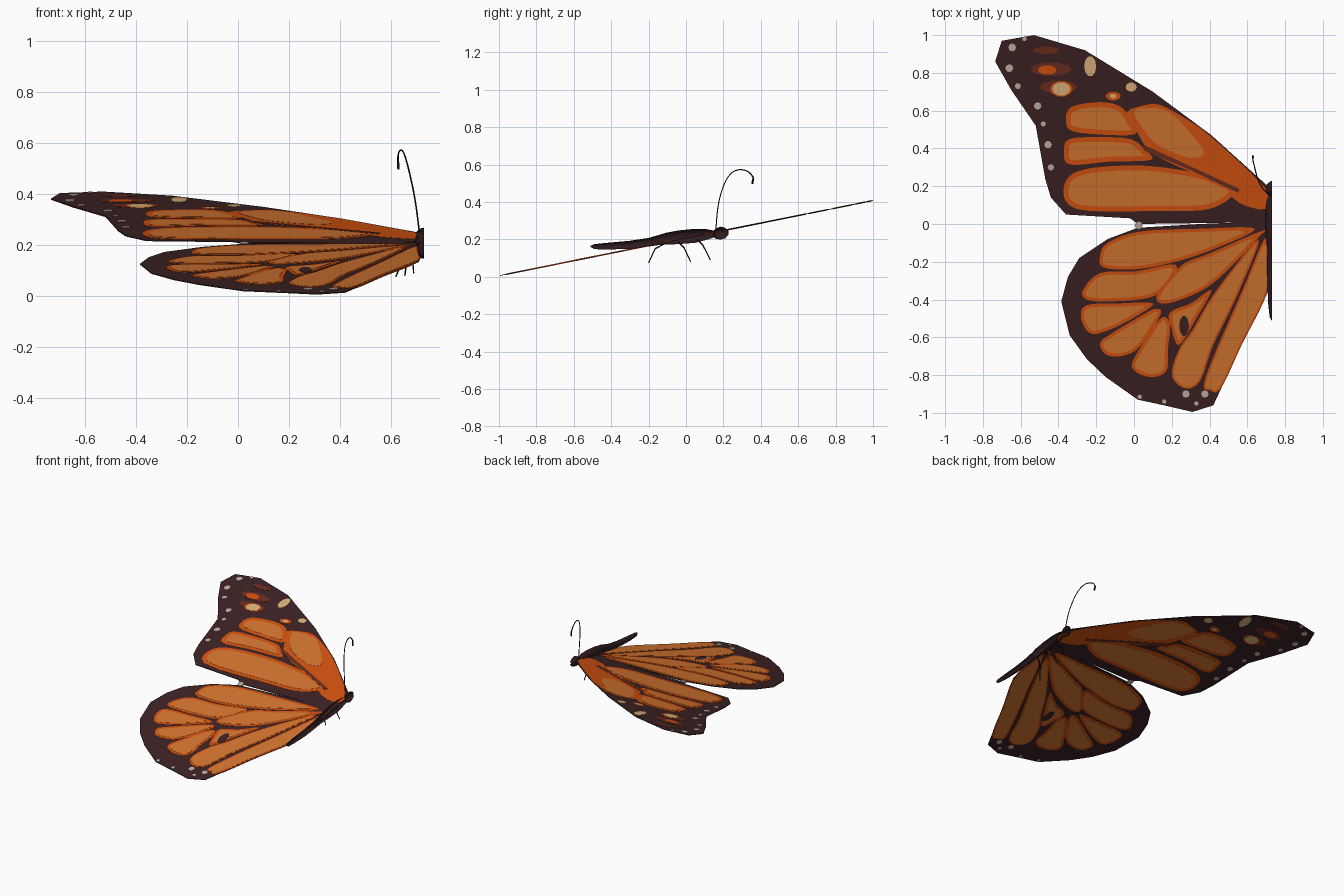
import bpy, bmesh, math
from mathutils import Vector
from mathutils.geometry import intersect_point_line

if "Cube" in bpy.data.objects:
    bpy.data.objects.remove(bpy.data.objects["Cube"])

def material(name, rgb):
    m = bpy.data.materials.new(name)
    m.diffuse_color = (*rgb, 1)
    m.use_nodes = True
    m.node_tree.nodes["Principled BSDF"].inputs["Base Color"].default_value = m.diffuse_color
    return m

BROWN = material("dark brown", (0.048, 0.016, 0.017))
BODY = material("body black brown", (0.028, 0.011, 0.013))
BLACK = material("black", (0.008, 0.005, 0.006))
DEEP = material("deep orange", (0.66, 0.085, 0.005))
LIGHT = material("light orange", (0.66, 0.18, 0.03))
RUST = material("rust", (0.15, 0.025, 0.014))
CREAM = material("cream", (0.55, 0.44, 0.38))
TAN = material("tan", (0.72, 0.45, 0.2))
MID = 0.73          # cut plane of the half body

def finish(bm, name, mat, smooth=False):
    bmesh.ops.recalc_face_normals(bm, faces=bm.faces)
    me = bpy.data.meshes.new(name)
    bm.to_mesh(me)
    bm.free()
    me.materials.append(mat)
    for p in me.polygons:
        p.use_smooth = smooth
    ob = bpy.data.objects.new(name, me)
    bpy.context.collection.objects.link(ob)
    return ob

# ---- 2D outline helpers (hundredths of a unit, seen from above)
def rounded(pts, n=5):
    """Closed smooth curve through a few points."""
    out, k = [], len(pts)
    for i in range(k):
        a, b, c, d = (Vector(pts[(i + j) % k]) for j in (-1, 0, 1, 2))
        for s in range(n):
            t = s / n
            out.append(0.5 * (2 * b + (c - a) * t + (2 * a - 5 * b + 4 * c - d) * t * t
                              + (3 * b - a - 3 * c + d) * t ** 3))
    return out

def seg_dist(p, a, b):
    q, t = intersect_point_line(p, a, b)
    return (p - a.lerp(b, min(1, max(0, t)))).length

def inset(pts, d):
    """Inward offset that drops points falling too close to the outline."""
    k = len(pts)
    area = sum(pts[i].cross(pts[(i + 1) % k]) for i in range(k))
    sign = 1 if area > 0 else -1
    out = []
    for i in range(k):
        t = (pts[(i + 1) % k] - pts[i - 1]).normalized()
        p = pts[i] + Vector((-t.y, t.x)) * d * sign
        if min(seg_dist(p, pts[j - 1], pts[j]) for j in range(k)) > 0.9 * d:
            out.append(p)
    return out

def ellipse(x, y, rx, ry, n=10):
    return [(x + rx * math.cos(math.tau * i / n), y + ry * math.sin(math.tau * i / n))
            for i in range(n)]

def plates(name, outlines, thick, mat):
    """Thin plates lying in the sloping wing plane, showing on both sides."""
    bm = bmesh.new()
    for pts in outlines:
        if len(pts) < 3:
            continue
        rings = [[bm.verts.new((x / 100, y / 100, 0.207 + 0.00201 * y + s * thick / 2))
                  for x, y in pts] for s in (-1, 1)]
        for r in rings:
            bm.faces.new(r)
        for i in range(len(pts)):
            bm.faces.new((rings[0][i - 1], rings[0][i], rings[1][i], rings[1][i - 1]))
    return finish(bm, name, mat)

# ---- wing membranes
forewing = [(72, 19), (41, 47), (10, 70), (-26, 92), (-53, 100), (-70, 97), (-73.5, 86),
            (-65, 71), (-52, 52), (-47, 24), (-44, 14), (-36, 5), (-2, 3), (2, 0), (72, 1)]
hindwing = [(72, 1.5), (35, 0), (2, -2), (-14, -8), (-29, -18), (-35, -28), (-38.5, -41),
            (-34, -59), (-25, -71.5), (-15, -81), (2, -93), (16, -96), (31, -99.5),
            (42, -96), (56, -66), (71, -36)]
plates("forewing", [forewing], 0.004, BROWN)
plates("hindwing", [hindwing], 0.0036, BROWN)

# ---- orange cells between the veins
fore_cells = [
    [(-36, 55), (-33, 62), (-18, 64.5), (-7, 62), (-1, 54), (1, 48), (-10, 47), (-32, 49)],
    [(-37, 39), (-34, 45), (-18, 46), (-2, 45), (5, 40), (9, 34), (-13, 33), (-34, 31.5)],
    [(-36, 12), (-36, 23), (-26, 29), (-2, 31), (19, 29.5), (40, 25), (53, 17), (40, 8),
     (14, 7), (-24, 7)]]
lead_cell = [(-4, 59), (6, 63), (14, 63), (27, 56), (41, 46), (70, 18.5), (70, 8), (56, 11),
             (43, 22), (22, 31), (8, 39), (1, 50)]
lead_light = [(0, 59), (8, 61.5), (19, 59), (30, 48), (37, 38), (30, 35), (16, 40), (8, 46)]
hind_cells = [
    [(-18, -17), (-14, -10), (3, -4), (35, -2.5), (64, -2.5), (43, -13), (22, -20), (1, -24),
     (-16, -23)],
    [(-27, -35), (-18, -26), (1, -25), (22, -21.5), (18, -32), (8, -39), (-13, -41), (-25, -40)],
    [(68, -3.5), (40, -15.5), (25, -22), (12, -38), (18, -42), (38, -34), (54, -20), (66, -7)],
    [(-28, -50), (-25, -43), (-7, -42), (10, -42), (1, -49), (-13, -56), (-23, -58)],
    [(-18, -63), (-12, -58), (3, -49), (11, -45), (14, -48), (3, -65), (-7, -70), (-15, -69)],
    [(-1, -76), (3, -66), (14, -50), (19, -53), (18, -66), (17, -78), (8, -81)],
    [(19, -47), (30, -42), (41, -35), (33, -50), (24, -64), (20, -56)]]
rear_cells = [
    [(20, -80), (24, -66), (31, -56), (43, -36), (66, -8), (55, -37), (42, -64), (35, -83),
     (27, -87)],
    [(37, -85), (43, -68), (57, -36), (69, -8), (71, -16), (70.5, -36), (57, -64), (46, -87),
     (40, -88)]]
fore_cells, hind_cells, rear_cells = ([rounded(c) for c in g]
                                      for g in (fore_cells, hind_cells, rear_cells))
plates("forewing_cells", fore_cells + [rounded(lead_cell, 3)], 0.006, DEEP)
plates("hindwing_cells", hind_cells + rear_cells, 0.006, DEEP)
plates("forewing_cell_centres", [inset(c, 2.6) for c in fore_cells] + [rounded(lead_light)],
       0.008, LIGHT)
plates("hindwing_cell_centres", [inset(c, 1.7) for c in hind_cells]
       + [inset(c, 1.0) for c in rear_cells], 0.008, LIGHT)
plates("forewing_vein", [[(5, 42), (30, 30.5), (56, 18.5), (55, 16.5), (30, 28.5), (5, 39)]],
       0.0085, RUST)
plates("hindwing_dark_spot", [ellipse(26.5, -54, 2.6, 5.5)], 0.009, BROWN)

# ---- wing tip markings and pale edge spots
plates("tip_rust_patches", [ellipse(*e) for e in
       [(-46.5, 92, 7, 2), (-44, 82, 11, 3.6), (-40, 72.5, 10, 3.6)]], 0.006, RUST)
plates("tip_orange_patches", [ellipse(*e) for e in
       [(-46, 81.5, 5, 2.6), (-11, 67.7, 4, 2.4), (-38.5, 71.5, 6, 4.2)]], 0.007, DEEP)
plates("tip_tan_patches", [ellipse(*e) for e in
       [(-38.5, 71.5, 4.8, 3.6), (-23.2, 83.5, 3.2, 5.5), (-1.5, 72.5, 3, 2.4),
        (-11, 67.7, 1.8, 1.2)]], 0.008, TAN)
spots = [(-64.5, 93.5, 2.1), (-58, 98, 1.2), (-66, 82.5, 2.1), (-61.5, 73, 1.6),
         (-51, 62.5, 2), (-45.5, 42, 2), (-48, 53, 1.4), (-44, 30, 1.7), (2.5, -0.7, 2),
         (27.5, -90, 2), (37.5, -90, 2), (33, -95, 1.2), (16, -94, 1.2), (3, -91.5, 1.2)]
plates("edge_spots", [ellipse(x, y, r, r, 8) for x, y, r in spots], 0.008, CREAM)

# ---- half body: open shells cut at the middle plane
def half_shell(name, rings, mat, n=10):
    """rings: (y, bottom z, top z, half width)"""
    bm = bmesh.new()
    loops = []
    for y, lo, hi, w in rings:
        loops.append([bm.verts.new((MID - w * math.sin(math.pi * i / n), y,
                                    (lo + hi) / 2 + (hi - lo) / 2 * math.cos(math.pi * i / n)))
                      for i in range(n + 1)])
    for a, b in zip(loops, loops[1:]):
        for i in range(n):
            bm.faces.new((a[i], a[i + 1], b[i + 1], b[i]))
    return finish(bm, name, mat, True)

half_shell("abdomen", [(-0.51, .160, .166, .003), (-0.49, .148, .175, .012),
                       (-0.42, .146, .182, .02), (-0.3, .150, .193, .024),
                       (-0.2, .162, .208, .026), (-0.13, .172, .228, .022)], BODY)
half_shell("thorax", [(-0.15, .175, .222, .015), (-0.11, .172, .235, .027),
                      (-0.04, .175, .248, .033), (0.05, .182, .257, .035),
                      (0.11, .198, .255, .03), (0.155, .212, .246, .02)], BODY)
half_shell("head", [(0.145, .215, .245, .01), (0.16, .203, .26, .028),
                    (0.185, .199, .268, .034), (0.21, .206, .262, .026),
                    (0.228, .226, .244, .006)], BODY)

# ---- antenna and legs as thin tubes
def tube(name, pts, radius, kind="POLY"):
    cu = bpy.data.curves.new(name, "CURVE")
    cu.dimensions = "3D"
    cu.bevel_depth = radius
    cu.bevel_resolution = 1
    cu.resolution_u = 4
    cu.use_fill_caps = True
    sp = cu.splines.new(kind)
    sp.points.add(len(pts) - 1)
    for p, (x, y, z, r) in zip(sp.points, pts):
        p.co = (x, y, z, 1)
        p.radius = r
    if kind == "NURBS":
        sp.order_u = 3
        sp.use_endpoint_u = True
    cu.materials.append(BLACK)
    bpy.context.collection.objects.link(bpy.data.objects.new(name, cu))

tube("antenna", [(.712, .16, .25, 1), (.70, .165, .36, 1), (.675, .195, .48, 1),
                 (.655, .235, .555, 1), (.642, .285, .577, 1), (.63, .335, .565, 1),
                 (.627, .362, .53, 1.3), (.63, .357, .515, 2.2), (.63, .355, .497, 1.5)],
     0.003, "NURBS")
for name, y0, y1, y2, z0, z2, x2 in [("front_leg", .06, .09, .13, .2, .09, .69),
                                     ("middle_leg", -.04, -.01, .025, .185, .08, .655),
                                     ("hind_leg", -.11, -.165, -.2, .18, .075, .62)]:
    tube(name, [(.715, y0, z0, 1), ((x2 + .7) / 2 - .012, y1, z0 - .03, 1),
                (x2, y2, z2, .8)], 0.0035)
